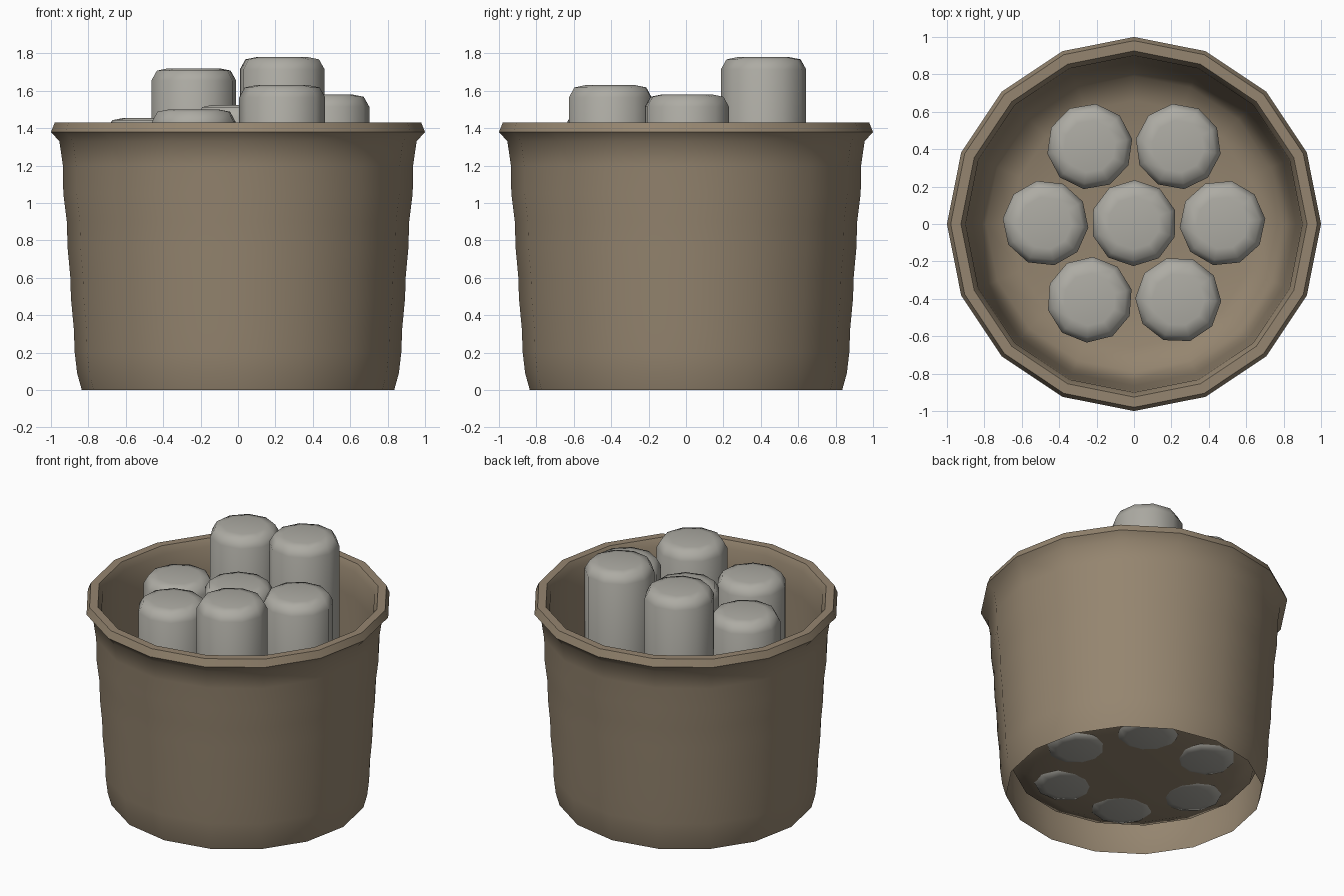
import bpy, bmesh, math

if "Cube" in bpy.data.objects:
    bpy.data.objects.remove(bpy.data.objects["Cube"])


def material(name, color):
    m = bpy.data.materials.new(name)
    m.diffuse_color = color
    m.use_nodes = True
    m.node_tree.nodes["Principled BSDF"].inputs["Base Color"].default_value = m.diffuse_color
    return m


def lathe(name, profile, sides, mat, turn=0.0, loc=(0, 0, 0)):
    """Revolve (radius, z) points around z; radius 0 becomes a pole."""
    bm = bmesh.new()
    rings = []
    for r, z in profile:
        if r == 0:
            rings.append([bm.verts.new((0, 0, z))] * sides)
        else:
            rings.append([bm.verts.new((r * math.cos(turn + 2 * math.pi * i / sides),
                                        r * math.sin(turn + 2 * math.pi * i / sides), z))
                          for i in range(sides)])
    for a, b in zip(rings, rings[1:]):
        for i in range(sides):
            j = (i + 1) % sides
            quad = list(dict.fromkeys((a[i], a[j], b[j], b[i])))
            bm.faces.new(quad)
    me = bpy.data.meshes.new(name)
    bm.to_mesh(me)
    bm.free()
    ob = bpy.data.objects.new(name, me)
    ob.location = loc
    me.materials.append(mat)
    bpy.context.collection.objects.link(ob)
    bpy.ops.object.select_all(action='DESELECT')
    ob.select_set(True)
    bpy.context.view_layer.objects.active = ob
    bpy.ops.object.shade_smooth_by_angle(angle=math.radians(50))
    return ob


brown = material("bucket_brown", (0.30, 0.235, 0.16, 1))
grey = material("canister_grey", (0.42, 0.41, 0.37, 1))

# Bucket: open foot, rippled outer wall, rolled rim, inner wall, recessed floor
bucket_profile = [
    (0.835, 0.0), (0.86, 0.09), (0.873, 0.2), (0.878, 0.33), (0.893, 0.49),
    (0.897, 0.61), (0.911, 0.76), (0.915, 0.9), (0.934, 1.05), (0.936, 1.2),
    (0.955, 1.33), (1.0, 1.38), (0.98, 1.43), (0.925, 1.43), (0.90, 1.38),
    (0.895, 1.2), (0.865, 0.7), (0.84, 0.3), (0.79, 0.19), (0.66, 0.14),
    (0.4, 0.125), (0, 0.11)]
lathe("bucket", bucket_profile, 16, brown)


# Canisters: bevelled cylinders, one in the middle and six around it
def canister(name, x, y, top, turn):
    bottom = 0.12
    half = [(0, 0), (0.14, 0), (0.2, 0.012), (0.23, 0.065)]
    profile = [(r, bottom + h) for r, h in half]
    profile += [(r, top - h) for r, h in reversed(half)]
    lathe(name, profile, 10, grey, turn, (x, y, 0))


canister("canister_middle", 0, 0.005, 1.525, 0.3)
for k, top in enumerate([1.58, 1.78, 1.72, 1.455, 1.5, 1.63]):
    a = math.radians(60 * k)
    canister(f"canister_{k + 1}", 0.473 * math.cos(a), 0.005 + 0.473 * math.sin(a),
             top, 0.1 + 0.35 * k)
